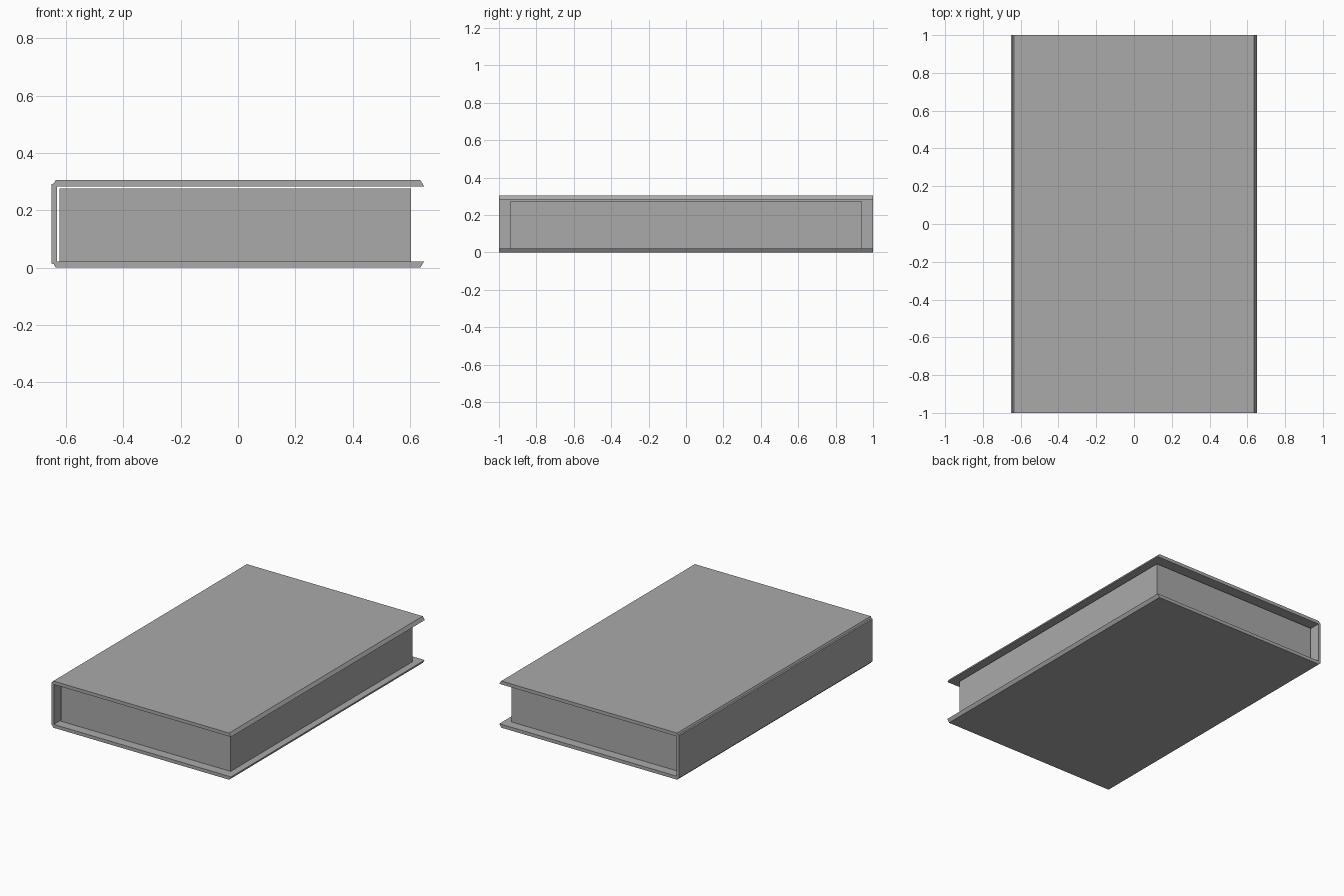
import bpy

if "Cube" in bpy.data.objects:
    bpy.data.objects.remove(bpy.data.objects["Cube"])

# one flat grey for the whole book
grey = bpy.data.materials.new("plain grey")
grey.diffuse_color = (0.4, 0.4, 0.4, 1)
grey.use_nodes = True
grey.node_tree.nodes["Principled BSDF"].inputs["Base Color"].default_value = grey.diffuse_color


def slab(name, profile, half_depth):
    """Extrude an x-z profile (counter-clockwise seen from the front) along y."""
    n = len(profile)
    verts = [(x, y, z) for y in (-half_depth, half_depth) for x, z in profile]
    faces = [tuple(range(n)), tuple(reversed(range(n, 2 * n)))]
    faces += [(i, i + n, (i + 1) % n + n, (i + 1) % n) for i in range(n)]
    mesh = bpy.data.meshes.new(name)
    mesh.from_pydata(verts, [], faces)
    mesh.materials.append(grey)
    obj = bpy.data.objects.new(name, mesh)
    bpy.context.collection.objects.link(obj)
    return obj


H = 0.305   # total height
T = 0.022   # board thickness

# covers: boards with slanted long edges, wider on the inside
bottom = [(-0.636, 0), (0.636, 0), (0.65, T), (-0.648, T)]
slab("bottom_cover", bottom, 1.0)
slab("top_cover", [(x, H - z) for x, z in reversed(bottom)], 1.0)

# spine: upright board with slanted edges, wider on the inside
slab("spine", [(-0.65, 0.014), (-0.632, 0.008), (-0.632, H - 0.008), (-0.65, H - 0.014)], 1.0)

# page block, resting on the bottom cover with a gap below the top cover
slab("page_block", [(-0.622, T), (0.604, T), (0.604, 0.276), (-0.622, 0.276)], 0.938)
